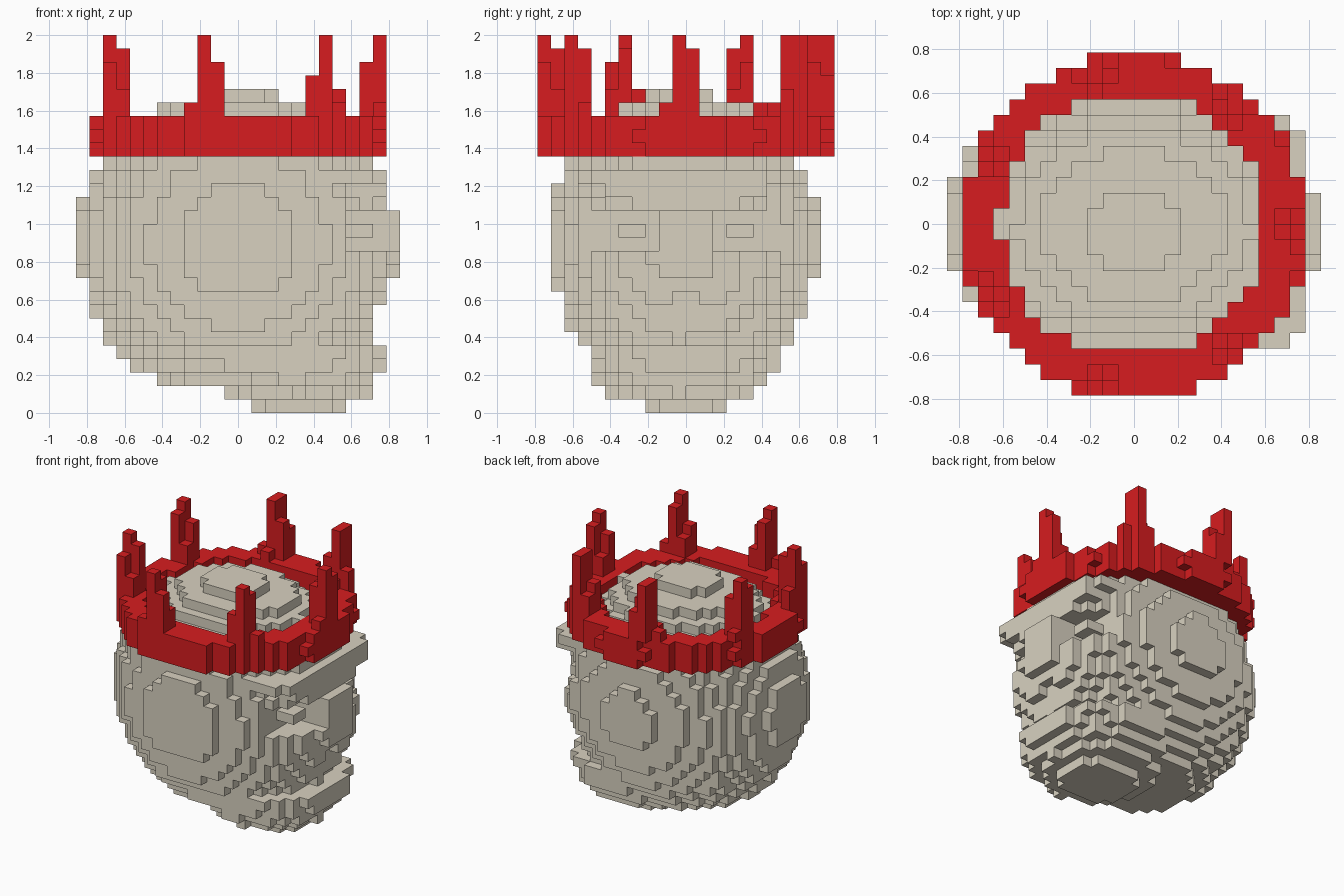
import bpy, bmesh, math
from itertools import product

if "Cube" in bpy.data.objects:
    bpy.data.objects.remove(bpy.data.objects["Cube"], do_unlink=True)

V = 1 / 14          # block size
SHIFT = -0.2        # slight sideways offset of the block sampling
BAND = 11.1         # outer radius of the crown, in blocks


def material(name, rgb):
    m = bpy.data.materials.new(name)
    m.use_nodes = True
    m.diffuse_color = (*rgb, 1)
    m.node_tree.nodes["Principled BSDF"].inputs["Base Color"].default_value = (*rgb, 1)
    return m


def ellipsoid(p, centre, radii):
    return sum(((a - c) / r) ** 2 for a, c, r in zip(p, centre, radii)) <= 1


def box(p, lo, hi):
    return all(a < b < c for a, b, c in zip(lo, p, hi))


# Cranium and brow, with eye sockets, nose and mouth cut back
def in_cranium(p):
    x, y, z = p
    if z < 2 or in_band(p):
        return False
    socket = x > 8 and math.hypot((abs(y) - 4.4) / 2.8, (z - 13.5) / 2) < 1
    eye = box((x, abs(y), z), (7, 3, 13), (10, 5, 14))
    nose = x > 10 and abs(y) < 1 and 8 < z < 9
    mouth = x > 10 and 5 < z < 8
    forehead = x > 11 and not 10 < z < 15
    if (socket and not eye) or nose or mouth or forehead:
        return False
    brow = (box(p, (6, -8, 17), (11, 7, 18)) and x + abs(y + 0.5) < 17.25) \
        or box(p, (6, -6, 16), (11, 6, 17))
    return brow or ellipsoid(p, (0, SHIFT, 13), (12, 10, 10.9 if z > 13 else 12.3))


# Jaw with a narrow flat underside
def in_jaw(p):
    x, y, z = p
    if z > 5 or (z < 1 and abs(y) > 3):
        return False
    return ellipsoid(p, (4.35, SHIFT / 2, 5), (7, 7.4, 5.2))


# Crown band
def in_band(p):
    x, y, z = p
    if not 19 < z < 22:
        return False
    outer = BAND if 20 < z < 21 else BAND - 0.2
    return math.hypot(x + 0.1, y) > 8.48 and math.hypot(x, y - SHIFT) < outer


# Seven tapering crown points, evenly spaced and kept flush with the band
POINTS = [(10.3 * math.cos(a), 10.3 * math.sin(a) + SHIFT)
          for a in (i * math.tau / 7 for i in range(7))]


def in_points(p):
    x, y, z = p
    if z < 22 or math.hypot(x, y - SHIFT) > BAND:
        return False
    n = 27.5 - z
    r = 0.695 + 0.1 * n + 0.007 * n * n
    return any(math.hypot(x - a, y - b) < r for a, b in POINTS)


def blocks(name, inside, mat):
    """Make the outer skin of all grid blocks whose centre is inside."""
    cells = {c for c in product(range(-12, 12), range(-12, 12), range(28))
             if inside([i + 0.5 for i in c])}
    bm = bmesh.new()
    verts = {}

    def vert(key):
        if key not in verts:
            verts[key] = bm.verts.new([k * V for k in key])
        return verts[key]

    for c in cells:
        for axis, side in product(range(3), (0, 1)):
            near = list(c)
            near[axis] += 2 * side - 1
            if tuple(near) in cells:
                continue
            u, w = (axis + 1) % 3, (axis + 2) % 3
            loop = []
            for du, dw in ((0, 0), (1, 0), (1, 1), (0, 1)):
                k = list(c)
                k[axis] += side
                k[u] += du
                k[w] += dw
                loop.append(vert(tuple(k)))
            bm.faces.new(loop if side else loop[::-1])
    mesh = bpy.data.meshes.new(name)
    bm.to_mesh(mesh)
    bm.free()
    mesh.materials.append(mat)
    ob = bpy.data.objects.new(name, mesh)
    bpy.context.collection.objects.link(ob)


bone = material("bone grey", (0.69, 0.64, 0.53))
red = material("crown red", (0.68, 0.012, 0.014))

blocks("skull", lambda p: in_cranium(p) or in_jaw(p), bone)
blocks("crown", lambda p: in_band(p) or in_points(p), red)
